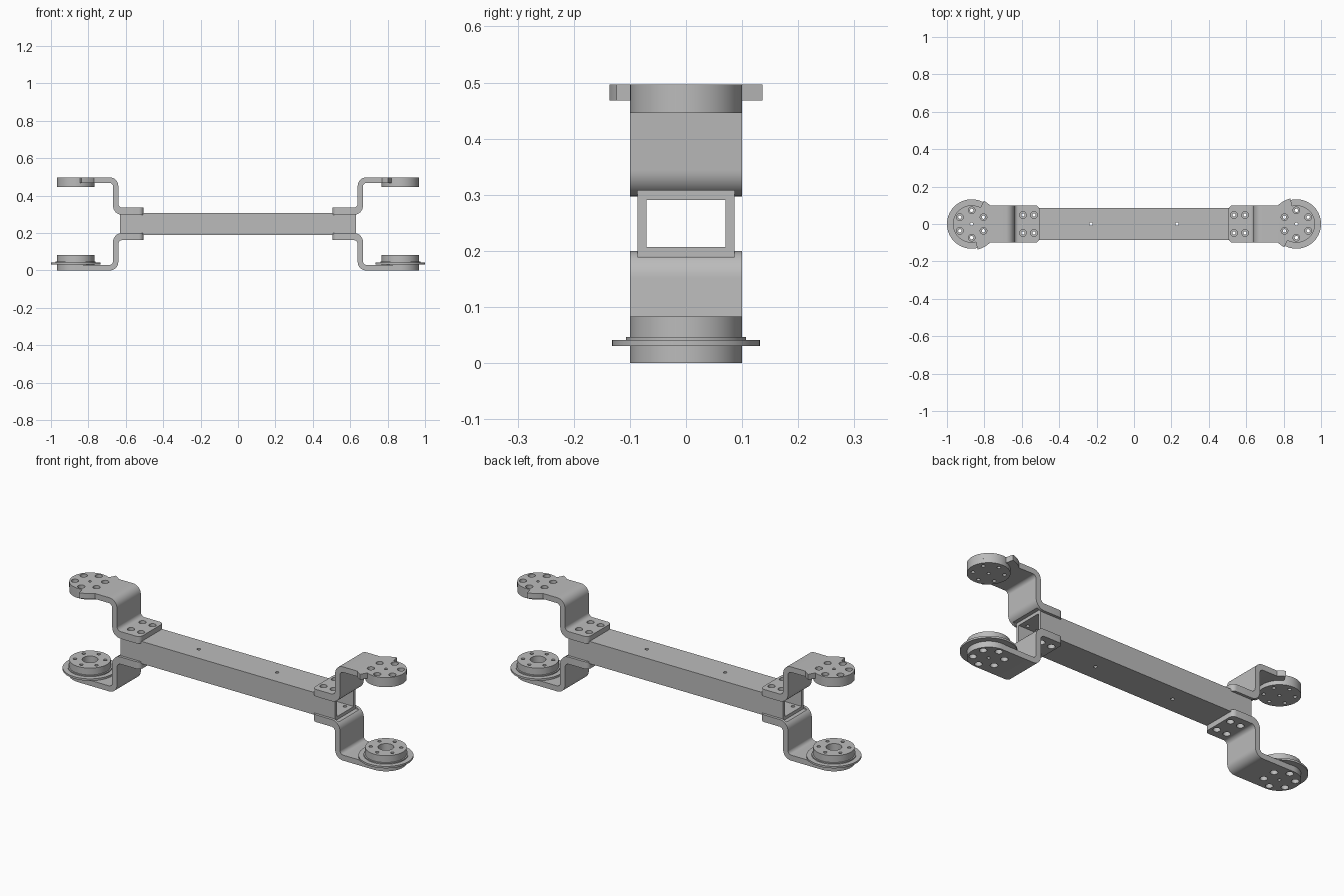
import bpy, bmesh
from math import cos, sin, radians, pi
from mathutils import Matrix

cube = bpy.data.objects.get("Cube")
if cube:
    bpy.data.objects.remove(cube, do_unlink=True)

metal = bpy.data.materials.new("brushed_grey_metal")
metal.use_nodes = True
GREY = (0.5, 0.5, 0.5, 1)
metal.diffuse_color = GREY
metal.node_tree.nodes["Principled BSDF"].inputs["Base Color"].default_value = GREY

TOP = 0.497          # overall height
MID = TOP / 2
HUB = 0.868          # x of the wheel axis
R = 0.1              # half width of brackets and hub radius
EAR = 0.14           # radius of the stop ears


def new_object(name, bm):
    bmesh.ops.recalc_face_normals(bm, faces=bm.faces)
    mesh = bpy.data.meshes.new(name)
    bm.to_mesh(mesh)
    bm.free()
    mesh.materials.append(metal)
    ob = bpy.data.objects.new(name, mesh)
    bpy.context.collection.objects.link(ob)
    return ob


def prism(name, points, offset):
    """Extrude a closed 3D outline along an offset vector."""
    bm = bmesh.new()
    face = bm.faces.new([bm.verts.new(p) for p in points])
    ext = bmesh.ops.extrude_face_region(bm, geom=[face])
    bmesh.ops.translate(bm, vec=offset,
                        verts=[v for v in ext["geom"] if isinstance(v, bmesh.types.BMVert)])
    return new_object(name, bm)


def box(name, x, y, z0, z1):
    pts = [(-x, -y, z0), (x, -y, z0), (x, y, z0), (-x, y, z0)]
    return prism(name, pts, (0, 0, z1 - z0))


def arc(cx, cy, r, a0, a1, n=8):
    angles = [radians(a0 + (a1 - a0) * i / n) for i in range(n + 1)]
    return [(cx + r * cos(a), cy + r * sin(a)) for a in angles]


def drills(holes):
    """One cutter made of vertical cylinders, each (x, y, radius, z0, z1)."""
    bm = bmesh.new()
    for x, y, r, z0, z1 in holes:
        bmesh.ops.create_cone(bm, cap_ends=True, segments=20, radius1=r, radius2=r,
                              depth=z1 - z0, matrix=Matrix.Translation((x, y, (z0 + z1) / 2)))
    return new_object("drill_cutter", bm)


def cut(ob, cutter, operation="DIFFERENCE"):
    mod = ob.modifiers.new("cut", "BOOLEAN")
    mod.operation, mod.solver, mod.object = operation, "EXACT", cutter
    bpy.context.view_layer.update()
    deps = bpy.context.evaluated_depsgraph_get()
    mesh = bpy.data.meshes.new_from_object(ob.evaluated_get(deps))
    ob.modifiers.clear()
    ob.data = mesh
    bpy.data.objects.remove(cutter, do_unlink=True)


def lathe(name, profile, segments=56):
    bm = bmesh.new()
    verts = [bm.verts.new((r, 0, z)) for r, z in profile]
    edges = [bm.edges.new(pair) for pair in zip(verts, verts[1:])]
    bmesh.ops.spin(bm, geom=verts + edges, axis=(0, 0, 1), cent=(0, 0, 0),
                   angle=2 * pi, steps=segments)
    bmesh.ops.remove_doubles(bm, verts=bm.verts, dist=1e-5)
    bmesh.ops.translate(bm, verts=bm.verts, vec=(HUB, 0, 0))
    return new_object(name, bm)


def ring(radius, z0, z1):
    """Six bolt holes around the axis."""
    return [(x, y, radius, z0, z1) for x, y in arc(HUB, 0, 0.073, 30, 330, 5)]


def smooth(ob):
    bpy.ops.object.select_all(action="DESELECT")
    ob.select_set(True)
    bpy.context.view_layer.objects.active = ob
    bpy.ops.object.shade_smooth_by_angle(angle=radians(30))


def place_pair(ob, name):
    """Keep the part on the left and put a half-turned copy on the right."""
    ob.name = "left_" + name
    smooth(ob)
    twin = ob.copy()
    twin.data = ob.data.copy()
    twin.name = "right_" + name
    twin.data.transform(Matrix.Rotation(pi, 4, "Z"))
    bpy.context.collection.objects.link(twin)


# Four screw positions on each saddle
SCREWS = [(x, y) for x in (0.535, 0.594) for y in (-0.048, 0.048)]

# Hollow rectangular beam with through holes
beam = box("beam", 0.63, 0.086, 0.19, 0.308)
cut(beam, box("bore_cutter", 0.8, 0.07, 0.207, 0.291))
cut(beam, drills([(s * x, y, 0.009, 0.1, 0.4)
                  for s in (-1, 1) for x, y in SCREWS + [(0.23, 0)]]))
smooth(beam)


# Bent bracket: side profile trimmed by its plan outline
def bracket(eared):
    side = ([(0.505, 0.297)] + arc(0.62, 0.345, 0.048, -90, 0)
            + arc(0.688, 0.448, 0.02, 180, 90) + [(1.1, 0.468), (1.1, TOP)]
            + arc(0.685, TOP - 0.045, 0.045, 90, 180)
            + arc(0.618, 0.357, 0.022, 0, -90) + [(0.505, 0.335)])
    ob = prism("bracket", [(x, -0.2, z) for x, z in side], (0, 0.4, 0))
    plan = arc(0.53, 0.075, 0.025, 90, 180, 6) + arc(0.53, -0.075, 0.025, 180, 270, 6)
    if eared:
        plan += (arc(HUB, 0, EAR, 225.6, 242, 5) + arc(HUB, 0, R, 242, 463, 36)
                 + arc(HUB, 0, EAR, 103, 134.4, 8))
    else:
        plan += arc(HUB, 0, R, -90, 90, 28)
    cut(ob, prism("plan_cutter", [(x, y, 0.1) for x, y in plan], (0, 0, 0.6)), "INTERSECT")
    cut(ob, box("saddle_cutter", 0.8, 0.086, 0.19, 0.308))
    cut(ob, drills([(x, y, 0.018, 0.25, 0.4) for x, y in SCREWS]
                   + ring(0.018, 0.4, 0.6) + [(HUB, 0, 0.008, 0.4, 0.6)]))
    return ob


place_pair(bracket(True), "upper_bracket")
lower = bracket(False)
lower.data.transform(Matrix.Translation((0, 0, TOP)) @ Matrix.Scale(-1, 4, (0, 0, 1)))
lower.data.flip_normals()
place_pair(lower, "lower_bracket")

# Upper mounting disc under the eared flange
disc = lathe("disc", [(0, 0.446), (R, 0.446), (R, 0.468), (0, 0.468)])
cut(disc, drills(ring(0.009, 0.4, 0.5) + [(HUB, 0, 0.008, 0.4, 0.5)]))
place_pair(disc, "upper_disc")

# Lower hub with a thin wide flange, a step and a central recess
hub = lathe("hub", [(0, 0.029), (R, 0.029), (R, 0.031), (0.132, 0.031), (0.132, 0.041),
                    (0.107, 0.041), (0.107, 0.047), (R, 0.047), (R, 0.083),
                    (0.038, 0.083), (0.038, 0.045), (0, 0.045)])
cut(hub, drills(ring(0.009, 0, 0.1) + [(HUB, 0, 0.008, 0, 0.1)]))
place_pair(hub, "lower_hub")
